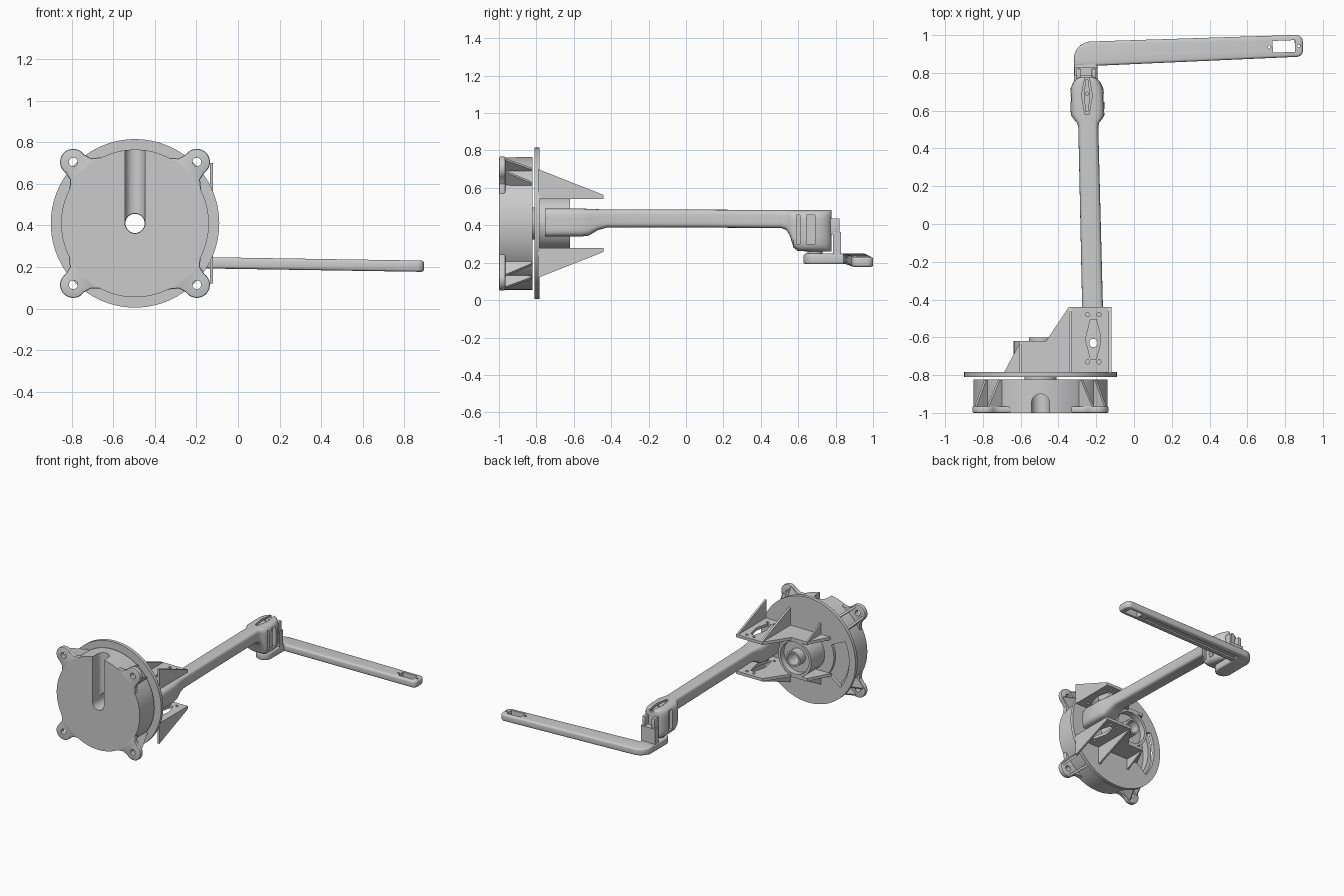
import bpy, bmesh, math
from mathutils import Vector, Matrix

if "Cube" in bpy.data.objects:
    bpy.data.objects.remove(bpy.data.objects["Cube"])

CX, CZ = -0.495, 0.41          # base axis (runs along y)


def place(p, axis, d):
    a, b = p
    return {'x': (d, a, b), 'y': (a, d, b), 'z': (a, b, d)}[axis]


def rings(name, loops):
    """Skin a closed solid through a list of equal-length vertex loops."""
    bm = bmesh.new()
    vs = [[bm.verts.new(p) for p in loop] for loop in loops]
    n = len(vs[0])
    for a, b in zip(vs, vs[1:]):
        for i in range(n):
            bm.faces.new((a[i], a[(i + 1) % n], b[(i + 1) % n], b[i]))
    bm.faces.new(vs[0])
    bm.faces.new(vs[-1])
    bmesh.ops.recalc_face_normals(bm, faces=bm.faces)
    me = bpy.data.meshes.new(name)
    bm.to_mesh(me)
    bm.free()
    ob = bpy.data.objects.new(name, me)
    bpy.context.collection.objects.link(ob)
    return ob


def prism(name, pts, axis, lo, hi):
    return rings(name, [[place(p, axis, d) for p in pts] for d in (lo, hi)])


def arc(cx, cy, r, a0=0, a1=360, n=64):
    k = n if a1 - a0 == 360 else n - 1
    return [(cx + r * math.cos(math.radians(a0 + (a1 - a0) * i / k)),
             cy + r * math.sin(math.radians(a0 + (a1 - a0) * i / k))) for i in range(n)]


def disc(name, c, r, axis, lo, hi, n=64):
    return prism(name, arc(*c, r, n=n), axis, lo, hi)


def box(name, x0, x1, y0, y1, z0, z1):
    return prism(name, [(x0, y0), (x1, y0), (x1, y1), (x0, y1)], 'z', z0, z1)


def boolean(ob, others, op='DIFFERENCE'):
    for o in others:
        m = ob.modifiers.new(op, 'BOOLEAN')
        m.operation, m.solver, m.object = op, 'EXACT', o
        bpy.context.view_layer.objects.active = ob
        bpy.ops.object.modifier_apply(modifier=m.name)
        bpy.data.objects.remove(o)


def bevel(ob, w, seg=3):
    m = ob.modifiers.new('bevel', 'BEVEL')
    m.width, m.segments, m.limit_method = w, seg, 'ANGLE'
    m.angle_limit = math.radians(50)
    bpy.context.view_layer.objects.active = ob
    bpy.ops.object.modifier_apply(modifier=m.name)


def horn(cx, cy, l, w):
    """Tapered two-armed horn outline."""
    q = [(w * .4, -l), (w, -l * .15), (w, l * .15), (w * .4, l)]
    return [(cx + s * x, cy + s * y) for s in (1, -1) for x, y in q]


# --- fixed base: cup with cable groove, centre hole and four ears
base = disc('base_cup', (CX, CZ), .355, 'y', -1, -.822, 96)
groove = [(CX - .048, -1.05), (CX + .048, -1.05)] + arc(CX, -.948, .048, 0, 180, 16)
boolean(base, [disc('cut', (CX, CZ), .325, 'y', -.875, -.7, 96),
               prism('cut', groove, 'z', CZ, CZ + .5)])
boolean(base, [disc('bearing', (CX, CZ), .085, 'y', -.89, -.80)], 'UNION')
boolean(base, [disc('cut', (CX, CZ), .048, 'y', -1.1, -.7)])

for i, (sx, sz) in enumerate([(1, 1), (-1, 1), (-1, -1), (1, -1)]):
    e = (CX + sx * .297, CZ + sz * .295)
    rad = Vector((sx, sz)).normalized()
    tan = Vector((-rad.y, rad.x))
    ctr = Vector((CX, CZ))
    # ear plate with a flared neck
    a = math.degrees(math.atan2(rad.y, rad.x))
    neck = [tuple(ctr + rad * r + tan * t) for r, t in [(.33, .115), (.335, -.115), (.37, -.072)]]
    pts = neck[:1] + neck[1:] + arc(*e, .063, a - 100, a + 100, 28) + \
        [tuple(ctr + rad * .37 + tan * .072)]
    ear = prism(f'ear_{i}', pts, 'y', -1, -.965)
    bevel(ear, .008, 2)
    boolean(ear, [disc('cut', e, .021, 'y', -1.1, -.9, 24)])
    # sloping gussets on both sides of the ear
    for k in (-1, 1):
        lo = [ctr + rad * r + tan * k * t for r, t in
              [(.335, .062), (.45, .052), (.45, .038), (.335, .044)]]
        hi = [ctr + rad * r + tan * k * t for r, t in
              [(.335, .062), (.362, .060), (.362, .044), (.335, .044)]]
        rings(f'ear_gusset_{i}_{k}', [[(p.x, -.985, p.y) for p in lo],
                                      [(p.x, -.825, p.y) for p in hi]])

# --- turning flange with window, hub and centre tube
flange = disc('turning_flange', (CX, CZ), .405, 'y', -.81, -.784, 96)
window = arc(CX, CZ, .35, 155, 218, 16) + arc(CX, CZ, .22, 155, 218, 16)[::-1]
boolean(flange, [disc('cut', (CX, CZ), .048, 'y', -1, 0),
                 prism('cut', window, 'y', -1, -.6)])
hub = disc('hub', (CX, CZ), .142, 'y', -.79, -.62)
boolean(hub, [disc('cut', (CX, CZ), .122, 'y', -.665, -.5)])
boolean(hub, [disc('tube', (CX, CZ), .06, 'y', -.785, -.60)], 'UNION')
boolean(hub, [disc('cut', (CX, CZ), .046, 'y', -1, 0)])

# --- shoulder bracket: two mirrored plates with tapered gussets
PX, PY = -.215, -.63           # shoulder pivot
plan = [(-.12, -.79), (-.12, -.44), (-.345, -.44), (-.465, -.62), (-.60, -.62), (-.69, -.79)]


def mz(s, z):                  # height measured from the base axis, up or down
    return CZ + s * (z - CZ)


for s, tag in ((1, 'upper'), (-1, 'lower')):
    z0, z1 = sorted((mz(s, .54), mz(s, .562)))
    plate = prism(f'{tag}_bracket_plate', plan, 'z', z0, z1)
    cuts = [prism('cut', horn(PX, -.61, .105, .038), 'z', z0 - .1, z1 + .1)]
    cuts += [disc('cut', (PX + dx, y), .011, 'z', z0 - .1, z1 + .1, 16)
             for dx in (-.03, .03) for y in (-.73, -.48)]
    boolean(plate, cuts)
    side = [(-.79, mz(s, .545)), (-.79, mz(s, .70)), (-.44, mz(s, .562)), (-.44, mz(s, .545))]
    for x in (-.345, -.135):
        prism(f'{tag}_gusset', side, 'x', x, x + .015)
    # outer slanted rib
    outer = [(-.79, mz(s, .545)), (-.79, mz(s, .65)), (-.62, mz(s, .562)), (-.62, mz(s, .545))]
    prism(f'{tag}_rib', outer, 'x', -.605, -.593)


# --- upper arm: rounded sections lofted along y
def section(y, xc, w, zl, zh, n=40, e=.45):
    out = []
    for i in range(n):
        t = 2 * math.pi * (i + .5) / n
        c, q = math.cos(t), math.sin(t)
        out.append((xc + w / 2 * math.copysign(abs(c) ** e, c), y,
                    (zl + zh) / 2 + (zh - zl) / 2 * math.copysign(abs(q) ** e, q)))
    return out


arm = rings('upper_arm', [section(*v) for v in [
    (-.755, -.215, .12, .34, .49), (-.72, -.215, .15, .34, .49), (-.56, -.217, .15, .34, .49),
    (-.52, -.218, .14, .345, .488), (-.47, -.219, .12, .375, .486), (-.42, -.22, .11, .388, .485),
    (.05, -.231, .108, .388, .484), (.51, -.242, .106, .385, .482), (.535, -.243, .116, .375, .482),
    (.555, -.244, .15, .345, .482), (.575, -.245, .176, .28, .482), (.60, -.246, .18, .262, .482),
    (.68, -.248, .18, .26, .482), (.72, -.249, .172, .26, .482), (.75, -.25, .145, .26, .482),
    (.77, -.25, .11, .26, .482), (.778, -.25, .07, .26, .482)]])
boolean(arm, [disc('cut', (PX, PY), .022, 'z', 0, 1, 24),
              prism('cut', horn(-.249, .68, .10, .026), 'z', .462, .6),
              box('cut', -.178, 0, .59, .61, .30, .455),
              box('cut', -.19, 0, .645, .69, .30, .455),
              box('cut', -.6, -.31, .645, .69, .30, .455)])
horn_ob = prism('elbow_horn', horn(-.249, .68, .085, .016), 'z', .45, .474)
boolean(horn_ob, [disc('cut', (-.249, .69), .008, 'z', .4, .6, 16)])

# --- elbow link: foot under the joint, upright post and prongs
foot = prism('elbow_foot', arc(-.255, .69, .062, 180, 360, 24) + [(-.193, .90), (-.317, .90)],
             'z', .192, .248)
bevel(foot, .012)
box('elbow_post', -.315, -.195, .785, .83, .21, .365)
disc('elbow_pin', (-.255, .69), .04, 'z', .24, .27, 32)
for x in (-.305, -.225):
    prong = box('elbow_prong', x, x + .025, .77, .822, .35, .437)
    bevel(prong, .005, 2)

# --- forearm bar: built straight from the elbow, then tilted
outline = ([(-.065, -.065), (1.10, -.058)] + arc(1.115, -.023, .035, -80, 0, 8)
           + arc(1.115, .023, .035, 0, 90, 8) + arc(.03, -.03, .095, 90, 180, 14))
bar = prism('forearm', outline, 'z', -.027, .027)
bevel(bar, .013, 3)
boolean(bar, [box('cut', .99, 1.108, -.031, .031, -.1, .1),
              disc('cut', (.972, 0), .008, 'z', -.1, .1, 16),
              disc('cut', (1.128, 0), .008, 'z', -.1, .1, 16),
              box('cut', .06, .93, -.022, .022, -.1, -.015)])
bar.data.transform(Matrix.Translation((-.255, .90, .222)) @
                   Matrix.Rotation(math.radians(2.2), 4, 'Z') @
                   Matrix.Rotation(math.radians(.9), 4, 'Y'))

# --- smooth shading with crisp edges
for ob in bpy.context.collection.objects:
    ob.select_set(True)
    bpy.context.view_layer.objects.active = ob
bpy.ops.object.shade_smooth_by_angle(angle=math.radians(35))
